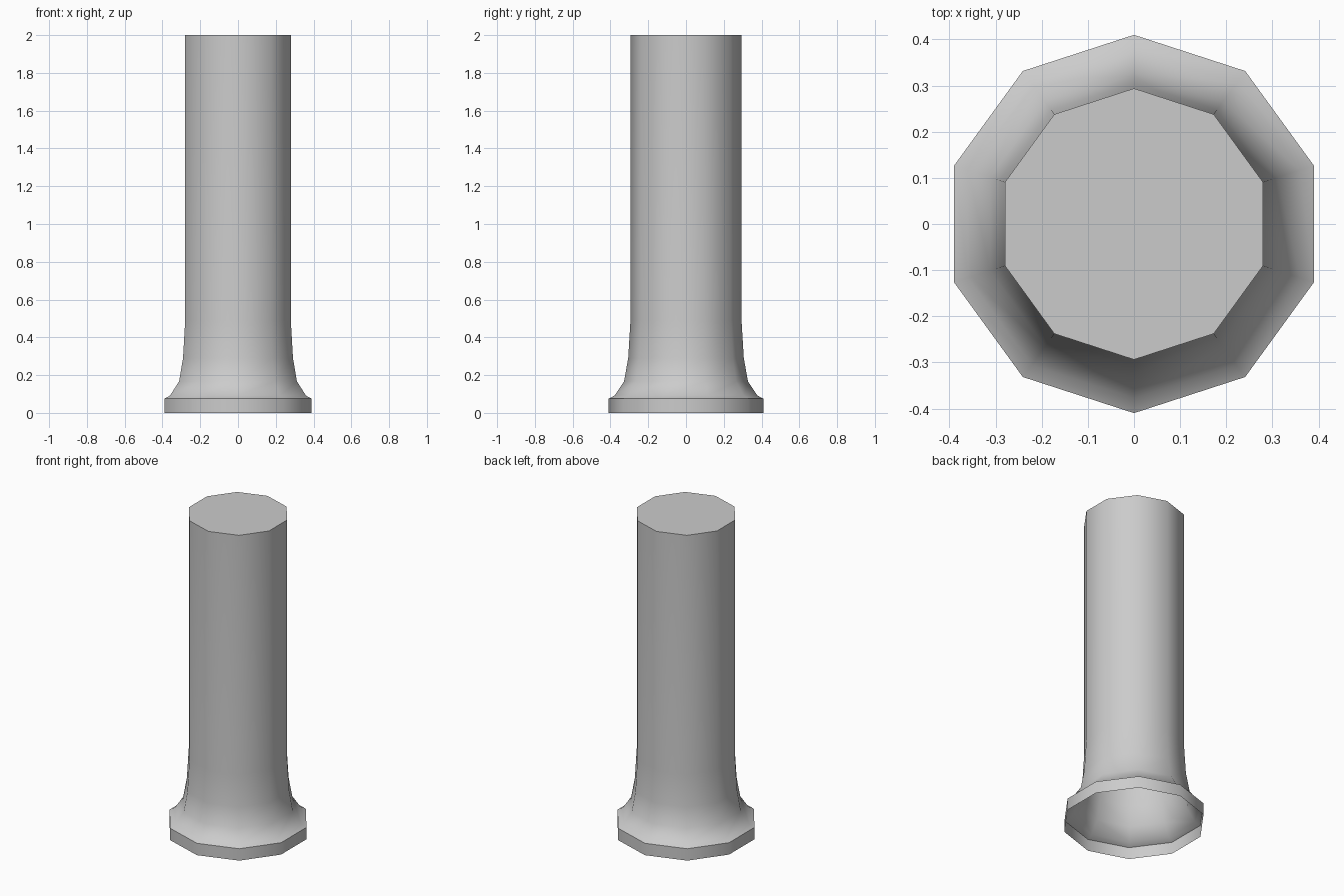
import bpy
import bmesh
import math

if "Cube" in bpy.data.objects:
    bpy.data.objects.remove(bpy.data.objects["Cube"], do_unlink=True)

# Single plain grey
grey = bpy.data.materials.new("plain_grey")
grey.use_nodes = True
colour = (0.6, 0.6, 0.6, 1)
grey.diffuse_color = colour
grey.node_tree.nodes["Principled BSDF"].inputs["Base Color"].default_value = colour

# Outline as (radius, height): straight collar, flared foot, straight shaft
SIDES = 10
profile = [(0.41, 0), (0.41, 0.075), (0.378, 0.092), (0.328, 0.167),
           (0.306, 0.29), (0.294, 0.49), (0.294, 2)]

bm = bmesh.new()
rings = []
for radius, height in profile:
    ring = []
    for i in range(SIDES):
        angle = math.tau * i / SIDES - math.pi / 2
        ring.append(bm.verts.new((radius * math.cos(angle), radius * math.sin(angle), height)))
    rings.append(ring)

# Walls, open underneath
for low, high in zip(rings, rings[1:]):
    for i in range(SIDES):
        j = (i + 1) % SIDES
        bm.faces.new((low[i], low[j], high[j], high[i]))

# Flat top cap
bm.faces.new(rings[-1])

mesh = bpy.data.meshes.new("flared_column")
bm.to_mesh(mesh)
bm.free()
mesh.materials.append(grey)
column = bpy.data.objects.new("flared_column", mesh)
bpy.context.collection.objects.link(column)

# Smooth around the sides, sharp at the collar and cap
bpy.ops.object.select_all(action="DESELECT")
column.select_set(True)
bpy.context.view_layer.objects.active = column
bpy.ops.object.shade_smooth_by_angle(angle=math.radians(50))
